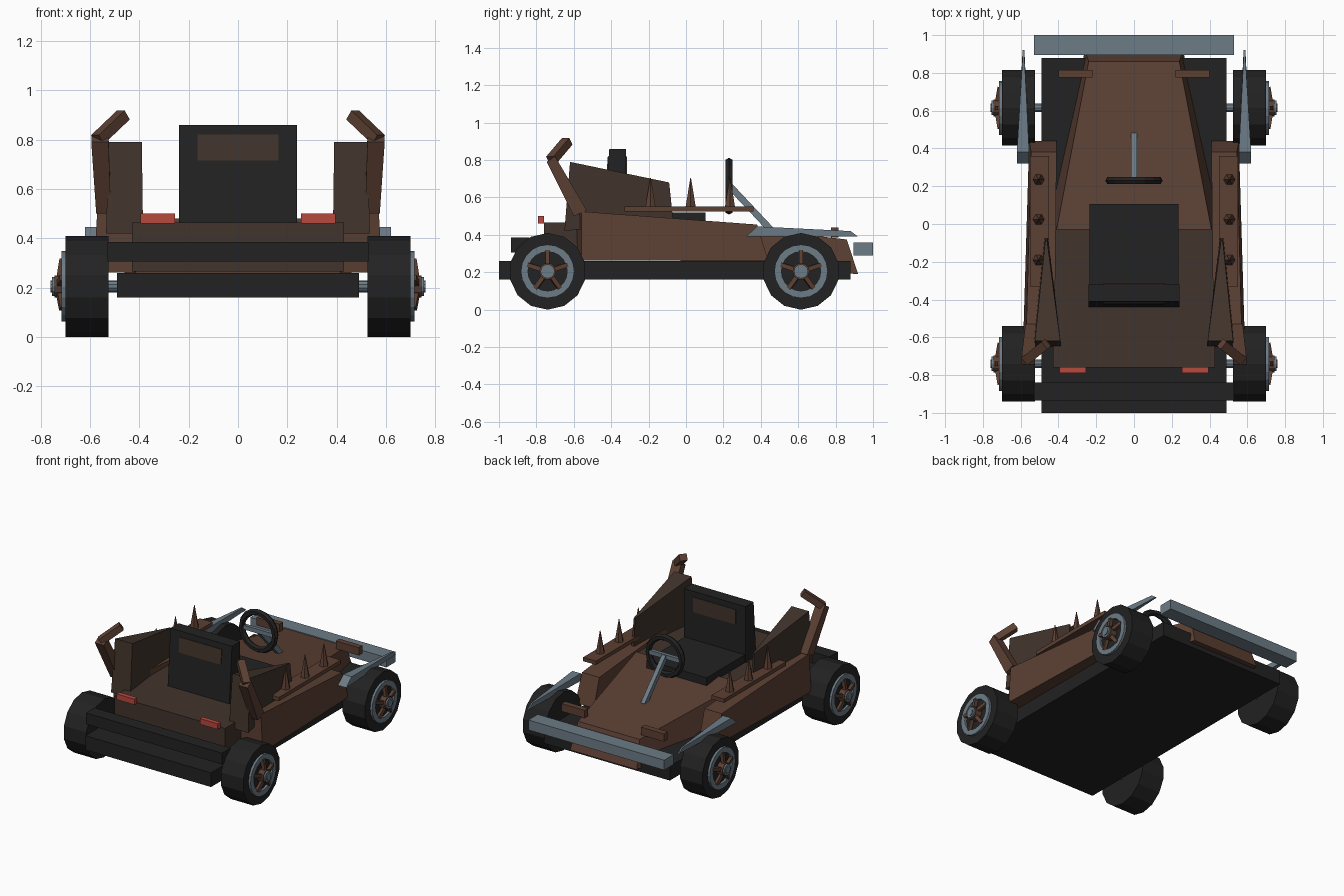
import bpy, bmesh, math
from mathutils import Vector, Matrix

if "Cube" in bpy.data.objects:
    bpy.data.objects.remove(bpy.data.objects["Cube"])


def material(name, rgb):
    m = bpy.data.materials.new(name)
    m.diffuse_color = (*rgb, 1)
    m.use_nodes = True
    m.node_tree.nodes["Principled BSDF"].inputs["Base Color"].default_value = m.diffuse_color
    return m


BLACK = material("black", (0.016, 0.016, 0.016))
BROWN = material("rust brown", (0.107, 0.051, 0.033))
DARK = material("dark brown", (0.054, 0.034, 0.025))
STEEL = material("steel", (0.15, 0.20, 0.24))
RED = material("red", (0.47, 0.065, 0.048))


def finish(name, bm, mat):
    bmesh.ops.recalc_face_normals(bm, faces=bm.faces)
    me = bpy.data.meshes.new(name)
    bm.to_mesh(me)
    bm.free()
    me.materials.append(mat)
    ob = bpy.data.objects.new(name, me)
    bpy.context.collection.objects.link(ob)
    return ob


def loft(name, sections, mat, closed=False):
    """Skin equal-length rings; cap the ends, or join them into a loop."""
    bm = bmesh.new()
    rings = [[bm.verts.new(p) for p in sec] for sec in sections]
    n = len(rings[0])
    pairs = list(zip(rings, rings[1:]))
    if closed:
        pairs.append((rings[-1], rings[0]))
    else:
        bm.faces.new(rings[0])
        bm.faces.new(rings[-1])
    for a, b in pairs:
        for i in range(n):
            j = (i + 1) % n
            bm.faces.new((a[i], a[j], b[j], b[i]))
    return finish(name, bm, mat)


def box(name, x, y, z, mat):
    return loft(name, [[(x[0], v, z[0]), (x[1], v, z[0]), (x[1], v, z[1]), (x[0], v, z[1])]
                       for v in y], mat)


def beam(name, a, b, w, h, mat):
    """Rectangular bar from a to b."""
    a, b = Vector(a), Vector(b)
    d = b - a
    bm = bmesh.new()
    bmesh.ops.create_cube(bm, size=1)
    rot = d.to_track_quat('Y', 'Z').to_matrix().to_4x4()
    bm.transform(Matrix.Translation((a + b) / 2) @ rot @ Matrix.Diagonal((w, d.length, h, 1)))
    return finish(name, bm, mat)


def ring_x(x, y, z, r, n):
    return [(x, y + r * math.sin(math.tau * i / n), z + r * math.cos(math.tau * i / n))
            for i in range(n)]


def disc(name, x0, x1, y, z, r, n, mat):
    return loft(name, [ring_x(x0, y, z, r, n), ring_x(x1, y, z, r, n)], mat)


# Chassis, rear deck, nose and bumpers
box("floor_plate", (-.49, .49), (-1, .88), (.16, .26), BLACK)
box("rear_deck", (-.43, .43), (-.76, -.03), (.265, .465), DARK)
box("rear_bumper", (-.53, .53), (-.935, -.84), (.305, .385), BLACK)
box("front_bumper", (-.53, .53), (.895, 1), (.29, .36), STEEL)
loft("nose", [
    [(-.46, -.03, .26), (.46, -.03, .26), (.41, -.03, .48), (-.41, -.03, .48)],
    [(-.26, .92, .19), (.26, .92, .19), (.24, .86, .375), (-.24, .86, .375)]], BROWN)

# Seat with inset-coloured headrest panels
box("seat_base", (-.235, .235), (-.34, .105), (.46, .52), BLACK)
loft("seat_back", [
    [(-.24, -.44, .465), (.24, -.44, .465), (.24, -.32, .465), (-.24, -.32, .465)],
    [(-.24, -.41, .86), (.24, -.41, .86), (.24, -.32, .86), (-.24, -.32, .86)]], BLACK)
box("headrest_panel_front", (-.165, .165), (-.321, -.316), (.715, .82), DARK)
loft("headrest_panel_rear", [
    [(-.165, y - .005, z), (.165, y - .005, z), (.165, y + .002, z), (-.165, y + .002, z)]
    for y, z in ((-.421, .715), (-.413, .82))], DARK)

# Steering column, crossbar and wheel
beam("steering_column", (0, .47, .41), (0, .235, .66), .03, .035, STEEL)
box("steering_crossbar", (-.125, .125), (.22, .245), (.645, .675), STEEL)
loft("steering_wheel", [
    [((.13 + .022 * math.cos(t)) * math.cos(a), .23 + .022 * math.sin(t),
      .66 + (.13 + .022 * math.cos(t)) * math.sin(a))
     for t in (math.tau * k / 6 for k in range(6))]
    for a in (math.tau * i / 16 for i in range(16))], BLACK, closed=True)

for y, end in ((-.74, "rear"), (.615, "front")):
    disc(end + "_axle", -.76, .76, y, .205, .024, 10, STEEL)

for s, side in ((-1, "left"), (1, "right")):
    def sided(*pts):
        return [(s * x, y, z) for x, y, z in pts]

    def side_box(name, x, y, z, mat):
        return box(side + name, sorted((s * x[0], s * x[1])), y, z, mat)

    # Body side panel
    loft(side + "_side_panel", [
        sided((.42, -.58, .262), (.585, -.56, .262), (.57, -.56, .525), (.42, -.59, .525)),
        sided((.41, .44, .262), (.555, .44, .262), (.545, .38, .455), (.41, .38, .455))], BROWN)

    # Tapered tall fin
    loft(side + "_fin", [
        sided((.385, -.65, .42), (.535, -.65, .42), (.525, -.62, .79), (.39, -.62, .79)),
        sided((.455, -.07, .49), (.475, -.07, .49), (.47, -.09, .68), (.46, -.09, .68))], DARK)

    # Bent exhaust horn
    loft(side + "_exhaust_lower", [
        sided((.515, -.60, .50), (.575, -.60, .50), (.575, -.53, .53), (.515, -.53, .53)),
        sided((.525, -.745, .79), (.595, -.745, .79), (.595, -.70, .82), (.525, -.70, .82))], BROWN)
    beam(side + "_exhaust_tip", (s * .57, -.72, .80), (s * .465, -.635, .90), .05, .045, BROWN)

    # Spiked ledge
    side_box("_spike_ledge", (.45, .55), (-.33, .36), (.525, .552), BROWN)
    for i, y in enumerate((-.19, .025, .235)):
        loft(f"{side}_spike_{i + 1}", [
            [(s * .505 + r * math.cos(math.tau * k / 6), y + r * math.sin(math.tau * k / 6), z)
             for k in range(6)] for r, z in ((.032, .545), (.002, .705))], BROWN)

    # Front fender, nose bracket and tail light
    loft(side + "_fender", [
        sided((.555, .32, .39), (.62, .32, .39), (.62, .38, .445), (.555, .38, .445)),
        sided((.58, .92, .39), (.59, .92, .39), (.59, .88, .42), (.58, .88, .42))], STEEL)
    side_box("_nose_bracket", (.22, .40), (.775, .815), (.385, .44), BROWN)
    side_box("_tail_light", (.255, .395), (-.79, -.758), (.46, .50), RED)

    # Wheels: tyre, rim ring, spokes, hub
    for y, end in ((-.74, "rear"), (.615, "front")):
        tag = f"{end}_{side}_"
        c = .205
        disc(tag + "tyre", s * .525, s * .70, y, c, .205, 14, BLACK)
        loft(tag + "rim", [ring_x(s * x, y, c, r, 20) for x, r in
                           ((.695, .105), (.695, .143), (.716, .143), (.716, .105))],
             STEEL, closed=True)
        for k in range(5):
            a = math.tau * k / 5
            d = Vector((0, math.sin(a), math.cos(a)))
            m = Vector((s * .73, y, c))
            beam(f"{tag}spoke_{k + 1}", m, Vector((s * .712, y, c)) + d * .112, .022, .024, BROWN)
        disc(tag + "spoke_boss", s * .70, s * .745, y, c, .045, 12, BROWN)
        disc(tag + "hub", s * .70, s * .755, y, c, .038, 12, STEEL)
